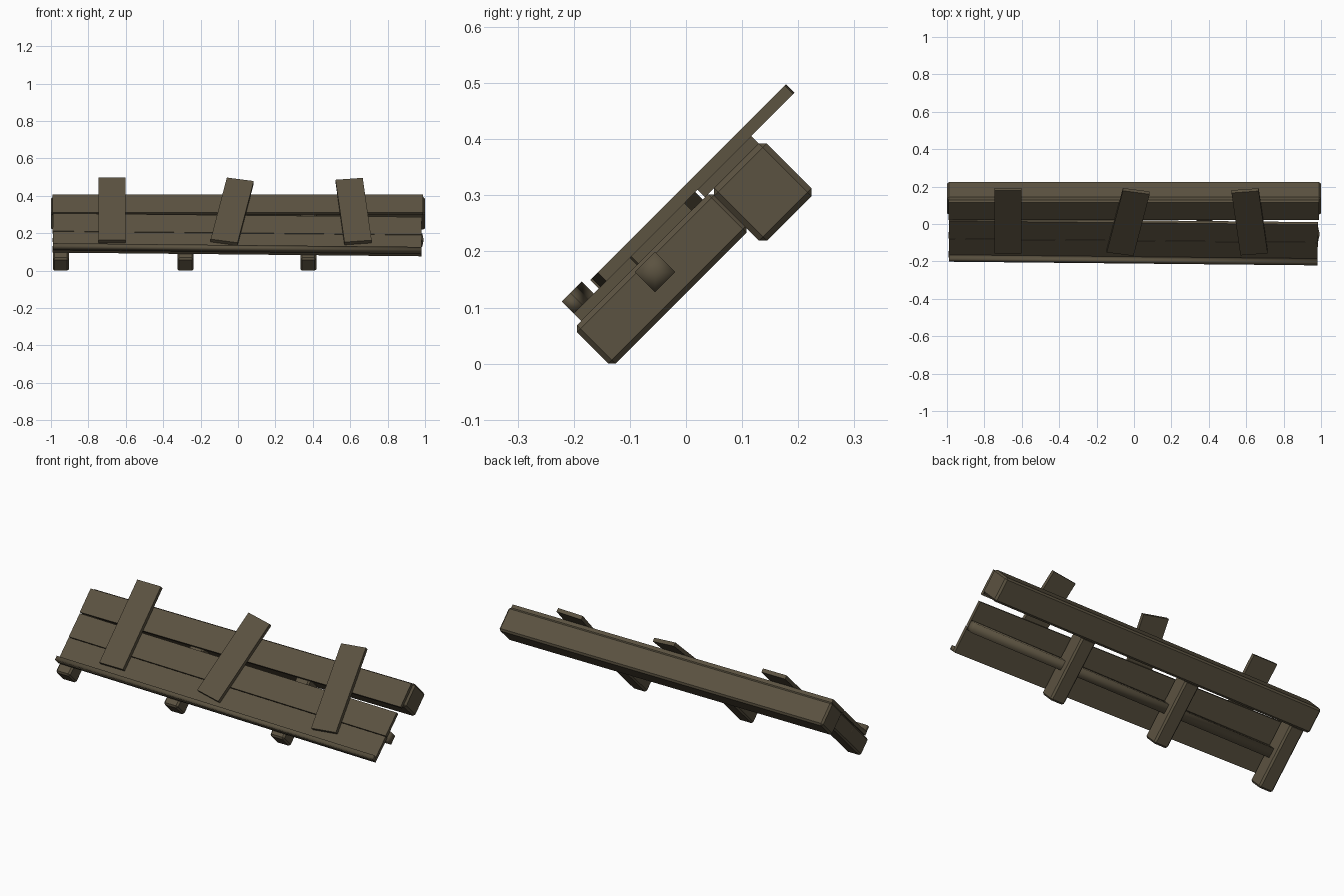
import bpy, bmesh, math
from mathutils import Matrix

if "Cube" in bpy.data.objects:
    bpy.data.objects.remove(bpy.data.objects["Cube"])

# The whole panel leans at 45 degrees: u runs up the slope, v is the outward normal
LEAN = Matrix.Rotation(math.radians(45), 4, 'X')

wood = bpy.data.materials.new("weathered_wood")
wood.diffuse_color = (0.105, 0.085, 0.052, 1)
wood.use_nodes = True
wood.node_tree.nodes["Principled BSDF"].inputs["Base Color"].default_value = wood.diffuse_color


def timber(name, x, u, v, turn=0.0, bevel=0.0, point=0.0, smooth=False):
    """Box from ranges (x, u, v) on the slope, turned about the slope normal."""
    size = [r[1] - r[0] for r in (x, u, v)]
    mid = [(r[0] + r[1]) / 2 for r in (x, u, v)]
    bm = bmesh.new()
    bmesh.ops.create_cube(bm, size=1)
    bmesh.ops.scale(bm, vec=size, verts=bm.verts)
    if bevel:
        bmesh.ops.bevel(bm, geom=bm.edges[:], offset=bevel, segments=1,
                        affect='EDGES', profile=0.5)
    if point:  # slightly pointed ends
        bm.normal_update()
        ends = [f for f in bm.faces if abs(f.normal.x) > 0.9]
        for f in ends:
            side = 1 if f.normal.x > 0 else -1
            res = bmesh.ops.poke(bm, faces=[f])
            res["verts"][0].co.x += side * point
    bmesh.ops.transform(bm, verts=bm.verts, matrix=LEAN @ Matrix.Translation(mid)
                        @ Matrix.Rotation(math.radians(turn), 4, 'Z'))
    bmesh.ops.recalc_face_normals(bm, faces=bm.faces)
    for f in bm.faces:
        f.smooth = smooth
    me = bpy.data.meshes.new(name)
    bm.to_mesh(me)
    bm.free()
    me.materials.append(wood)
    ob = bpy.data.objects.new(name, me)
    bpy.context.collection.objects.link(ob)
    return ob


# Heavy beam along the top
timber("top_beam", (-1, 1), (0.247, 0.379), (0.053, 0.186), bevel=0.01)

# Sloping supports under the boards
for i, cx in enumerate((-0.947, -0.281, 0.376)):
    timber(f"support_{i + 1}", (cx - 0.043, cx + 0.043), (-0.098, 0.25),
           (0.089, 0.186), bevel=0.009)

# Thin rail running through the supports
timber("rail", (-0.985, 0.985), (0.051, 0.102), (0.129, 0.180),
       point=0.008, smooth=True)

# Long boards, the lower two sagging to the right
SAG = -0.81
timber("board_upper", (-0.992, 0.99), (0.234, 0.369), (0.186, 0.205))
timber("board_middle", (-0.99, 0.982), (0.080, 0.214), (0.186, 0.205), turn=SAG)
timber("board_lower", (-0.99, 0.982), (-0.064, 0.077), (0.186, 0.205), turn=SAG)

# Narrow strip on the bottom edge
timber("edge_strip", (-0.99, 0.982), (-0.064, -0.042), (0.205, 0.235),
       turn=SAG, smooth=True)

# Crooked short battens nailed across the boards
for i, (cx, cu, turn) in enumerate(((-0.674, 0.241, 0),
                                    (-0.031, 0.231, -10.5),
                                    (0.618, 0.232, 5.8))):
    timber(f"batten_{i + 1}", (cx - 0.073, cx + 0.073),
           (cu - 0.237, cu + 0.237), (0.205, 0.226), turn=turn)
